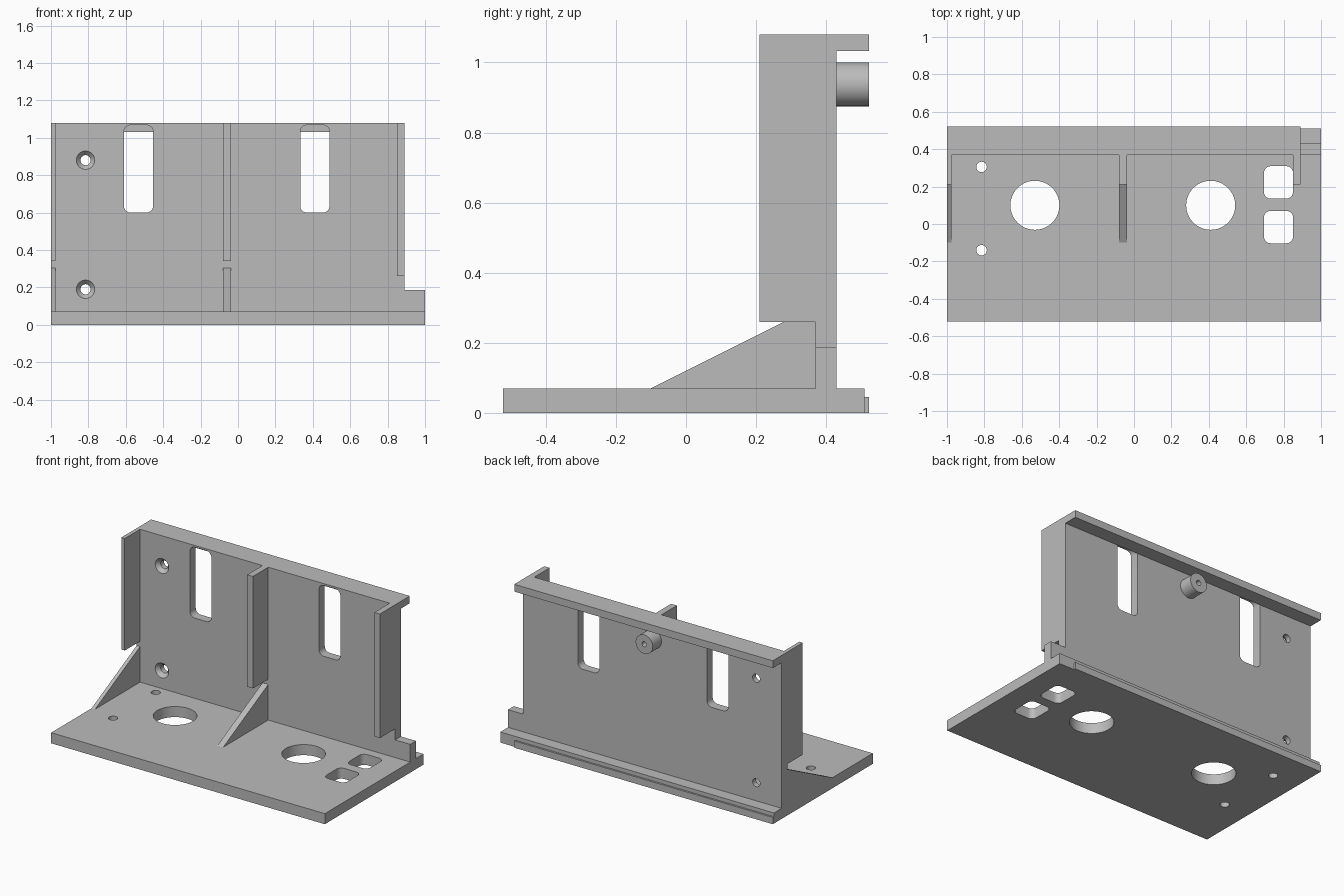
import bpy, bmesh, math

cube = bpy.data.objects.get("Cube")
if cube:
    bpy.data.objects.remove(cube, do_unlink=True)

GREY = (0.5, 0.5, 0.5, 1.0)
grey = bpy.data.materials.new("plain grey")
grey.use_nodes = True
grey.diffuse_color = GREY
grey.node_tree.nodes["Principled BSDF"].inputs["Base Color"].default_value = GREY

PLACE = {
    "X": lambda u, v, w: (w, u, v),
    "Y": lambda u, v, w: (u, w, v),
    "Z": lambda u, v, w: (u, v, w),
}


def prism(name, axis, start, end, points, end_points=None):
    """Extrude a 2D outline along an axis, optionally to a second outline."""
    bm = bmesh.new()
    place = PLACE[axis]
    a = [bm.verts.new(place(u, v, start)) for u, v in points]
    b = [bm.verts.new(place(u, v, end)) for u, v in (end_points or points)]
    bm.faces.new(a)
    bm.faces.new(b[::-1])
    n = len(a)
    for i in range(n):
        j = (i + 1) % n
        bm.faces.new((a[i], b[i], b[j], a[j]))
    bmesh.ops.recalc_face_normals(bm, faces=bm.faces)
    mesh = bpy.data.meshes.new(name)
    bm.to_mesh(mesh)
    bm.free()
    mesh.materials.append(grey)
    obj = bpy.data.objects.new(name, mesh)
    bpy.context.collection.objects.link(obj)
    return obj


def rect(u0, u1, v0, v1):
    return [(u0, v0), (u1, v0), (u1, v1), (u0, v1)]


def circle(u, v, r, n=48):
    return [(u + r * math.cos(2 * math.pi * i / n),
             v + r * math.sin(2 * math.pi * i / n)) for i in range(n)]


def rounded(u0, u1, v0, v1, r=0.035, steps=6):
    corners = [(u1 - r, v1 - r), (u0 + r, v1 - r), (u0 + r, v0 + r), (u1 - r, v0 + r)]
    points = []
    for k, (cu, cv) in enumerate(corners):
        for i in range(steps + 1):
            t = math.pi / 2 * (k + i / steps)
            points.append((cu + r * math.cos(t), cv + r * math.sin(t)))
    return points


def activate(obj):
    bpy.ops.object.select_all(action="DESELECT")
    obj.select_set(True)
    bpy.context.view_layer.objects.active = obj


def cut(target, cutters):
    activate(target)
    for cutter in cutters:
        cutter.hide_render = True
        mod = target.modifiers.new("hole", "BOOLEAN")
        mod.operation = "DIFFERENCE"
        mod.solver = "EXACT"
        mod.object = cutter
        bpy.ops.object.modifier_apply(modifier=mod.name)
        bpy.data.objects.remove(cutter, do_unlink=True)
    bpy.ops.object.shade_smooth_by_angle(angle=math.radians(30))


FRONT, BACK = 0.37, 0.43      # wall faces
FLOOR, TOP = 0.07, 1.08       # base top and wall top
EDGE = 0.89                   # end of the tall wall
REAR = 0.522                  # rear limit

# Base plate with its openings
base = prism("base_plate", "Z", 0, FLOOR, rect(-1, 1, -REAR, 0.51))
openings = [circle(x, 0.1, 0.131, 64) for x in (-0.53, 0.41)]
openings += [circle(-0.815, y, 0.028, 32) for y in (0.305, -0.14)]
openings += [rounded(0.695, 0.85, y, y + 0.173) for y in (-0.103, 0.136)]
cut(base, [prism("base_cutter", "Z", -0.1, 0.2, p) for p in openings])
prism("rear_lip", "Z", 0, 0.045, rect(-1, EDGE, 0.51, REAR))

# Upright wall with a low step at its left end
wall = prism("upright_wall", "Y", FRONT, BACK,
             [(-1, FLOOR), (1, FLOOR), (1, 0.187), (EDGE, 0.187), (EDGE, TOP), (-1, TOP)])
cutters = [prism("slot_cutter", "Y", 0.3, 0.5, rounded(x, x + 0.156, 0.6, 1.068))
           for x in (-0.61, 0.333)]
for z in (0.88, 0.19):
    cutters.append(prism("screw_cutter", "Y", 0.3, 0.5, circle(-0.815, z, 0.027)))
    cutters.append(prism("countersink_cutter", "Y", FRONT - 0.01, FRONT + 0.025,
                         circle(-0.815, z, 0.058), circle(-0.815, z, 0.027)))
cut(wall, cutters)
prism("top_flange", "Y", BACK, REAR, rect(-1, EDGE, 1.032, TOP))

# Vertical ribs and triangular gussets
for side, x0, x1 in (("right", -1, -0.975), ("middle", -0.08, -0.038)):
    prism(side + "_rib", "X", x0, x1, rect(0.21, FRONT, 0.34, TOP))
    prism(side + "_gusset", "X", x0, x1,
          [(-0.1, FLOOR), (FRONT, FLOOR), (FRONT, 0.305)])
prism("left_rib", "X", 0.85, EDGE, rect(0.21, FRONT, 0.26, TOP))

# Rear boss with a blind hole
boss = prism("rear_boss", "Y", BACK, REAR, circle(-0.06, 0.9375, 0.0625))
cut(boss, [prism("boss_cutter", "Y", 0.4, 0.6, circle(-0.06, 0.9375, 0.017, 24))])
